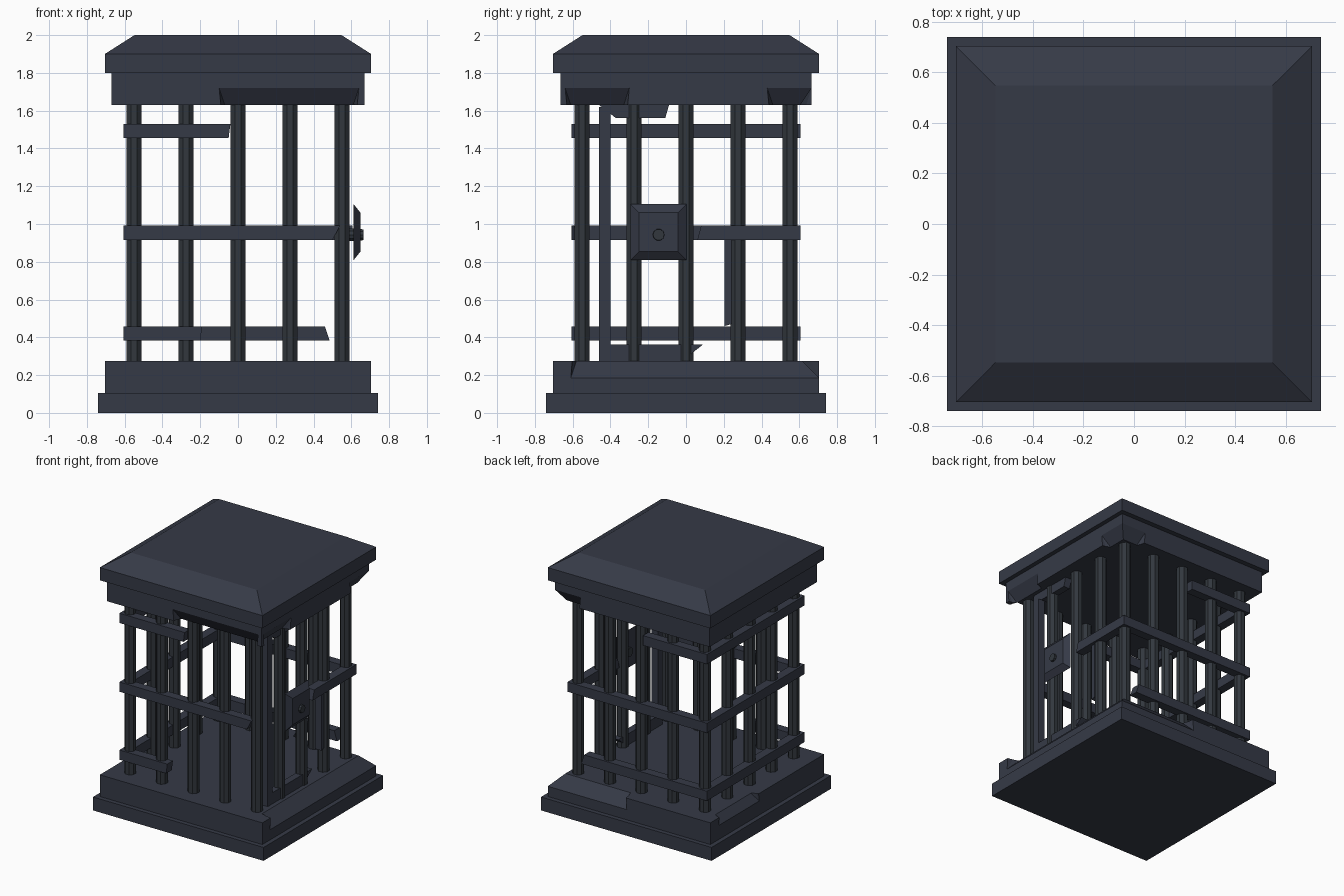
import bpy, bmesh
from math import pi
from mathutils import Vector, Matrix

if "Cube" in bpy.data.objects:
    bpy.data.objects.remove(bpy.data.objects["Cube"])


def material(name, rgb):
    m = bpy.data.materials.new(name)
    m.diffuse_color = (*rgb, 1)
    m.use_nodes = True
    m.node_tree.nodes["Principled BSDF"].inputs["Base Color"].default_value = m.diffuse_color
    return m


STONE = material("dark_stone", (0.036, 0.042, 0.062))
IRON = material("dark_iron", (0.032, 0.039, 0.048))


def finish(name, bm, mat):
    bmesh.ops.recalc_face_normals(bm, faces=bm.faces)
    me = bpy.data.meshes.new(name)
    bm.to_mesh(me)
    bm.free()
    me.materials.append(mat)
    ob = bpy.data.objects.new(name, me)
    bpy.context.collection.objects.link(ob)
    return ob


def hull(name, pts, mat):
    bm = bmesh.new()
    for p in pts:
        bm.verts.new(p)
    bmesh.ops.convex_hull(bm, input=bm.verts)
    bmesh.ops.dissolve_limit(bm, angle_limit=0.01, verts=bm.verts, edges=bm.edges)
    return finish(name, bm, mat)


def box(name, x, y, z, mat):
    return hull(name, [(a, b, c) for a in x for b in y for c in z], mat)


def prism(name, outline, place, d0, d1, mat):
    """Convex outline extruded from d0 to d1; place(u, v, d) gives the point."""
    return hull(name, [place(u, v, d) for u, v in outline for d in (d0, d1)], mat)


# placing functions for the four sides: u runs along, v is height, d is outward
SIDE = {
    "front": lambda u, v, d: (u, -d, v),
    "back": lambda u, v, d: (u, d, v),
    "right": lambda u, v, d: (d, u, v),
    "left": lambda u, v, d: (-d, u, v),
}


def chip(ob, side, u0, u1, d, z, depth, drop, slant=0.03):
    """Knock a sloped chip off the edge at distance d and height z."""
    s = 1 if drop > 0 else -1
    tri = [(d - depth, z), (d, z - drop), (d + 0.1, z - drop),
           (d + 0.1, z + 0.1 * s), (d - depth, z + 0.1 * s)]
    pts = [SIDE[side](u + k * (slant if dd < d else 0), v, dd)
           for dd, v in tri for u, k in ((u0, 1), (u1, -1))]
    cutter = hull("chip_cutter", pts, STONE)
    cutter.hide_render = True
    mod = ob.modifiers.new("chip", 'BOOLEAN')
    mod.operation, mod.object, mod.solver = 'DIFFERENCE', cutter, 'EXACT'
    dg = bpy.context.evaluated_depsgraph_get()
    me = bpy.data.meshes.new_from_object(ob.evaluated_get(dg))
    ob.modifiers.clear()
    ob.data = me
    bpy.data.objects.remove(cutter)


# stone base: two steps, upper one chipped on three sides
box("base_slab", (-.74, .74), (-.74, .74), (0, .105), STONE)
step = box("base_step", (-.705, .705), (-.705, .705), (.105, .275), STONE)
chip(step, "right", -.61, .72, .705, .275, .09, .09)
chip(step, "back", .02, .72, .705, .275, .09, .09)
chip(step, "left", .1, .6, .705, .275, .05, .06)

# lintel under the roof, with its lower edge chipped
lintel = box("lintel", (-.67, .67), (-.665, .665), (1.63, 1.8), STONE)
chip(lintel, "front", -.1, .64, .665, 1.63, .06, -.09)
chip(lintel, "right", -.64, -.3, .67, 1.63, .06, -.09)
chip(lintel, "right", .43, .72, .67, 1.63, .06, -.09)
chip(lintel, "back", .45, .72, .665, 1.63, .06, -.09)

# roof slab with sloped upper border
hull("roof", [(a * s, b * s, z) for s, z in ((.705, 1.8), (.705, 1.9), (.548, 2.0))
              for a in (-1, 1) for b in (-1, 1)], STONE)

# ring of upright bars, five per side
steps = [-.55, -.275, 0, .275, .55]
for i, x in enumerate(steps):
    for j, y in enumerate(steps):
        if i in (0, 4) or j in (0, 4):
            bm = bmesh.new()
            bmesh.ops.create_cone(
                bm, cap_ends=True, segments=8, radius1=.043, radius2=.043, depth=1.38,
                matrix=Matrix.Translation((x, y, .953)) @ Matrix.Rotation(pi / 8, 4, 'Z'))
            finish(f"bar_{i}_{j}", bm, IRON)

# horizontal bands: (side, start, end at bottom, end at top, centre height)
bands = [
    ("left", -.605, .605, .605, 1.492), ("left", -.605, .605, .605, .953),
    ("left", -.605, .605, .605, .42),
    ("front", -.605, -.05, -.04, 1.492), ("front", -.605, .50, .54, .953),
    ("front", -.605, -.20, -.19, .42),
    ("back", -.605, -.05, -.05, 1.492), ("back", -.605, .605, .605, .953),
    ("back", -.605, .485, .46, .42),
    ("right", .605, .06, .08, .953),
]
for side, a, b0, b1, z in bands:
    lo, hi = z - .038, z + .038
    prism(f"band_{side}_{int(z * 100)}", [(a, lo), (b0, lo), (b1, hi), (a, hi)],
          SIDE[side], .535, .605, STONE)

# broken door frame on the right side
for name, outline in {
    "door_frame_post": [(-.46, .28), (-.40, .28), (-.40, 1.62), (-.46, 1.62)],
    "door_frame_top": [(-.37, 1.56), (-.11, 1.56), (-.09, 1.63), (-.46, 1.63)],
    "door_frame_bottom": [(-.46, .275), (-.02, .275), (.09, .362), (-.46, .362)],
    "door_frame_stub": [(.205, .46), (.24, .47), (.24, .95), (.205, .95)],
}.items():
    prism(name, outline, SIDE["right"], .525, .58, STONE)

# lock plate with sloped rim, and its round stud
hull("lock_plate", [(x, -.145 + h * a, .957 + h * b) for x, h in ((.612, .148), (.648, .103))
                    for a in (-1, 1) for b in (-1, 1)], STONE)
bm = bmesh.new()
bmesh.ops.create_cone(bm, cap_ends=True, segments=10, radius1=.036, radius2=.03, depth=.08,
                      matrix=Matrix.Translation((.625, -.145, .943)) @ Matrix.Rotation(pi / 2, 4, 'Y'))
finish("lock_stud", bm, IRON)
